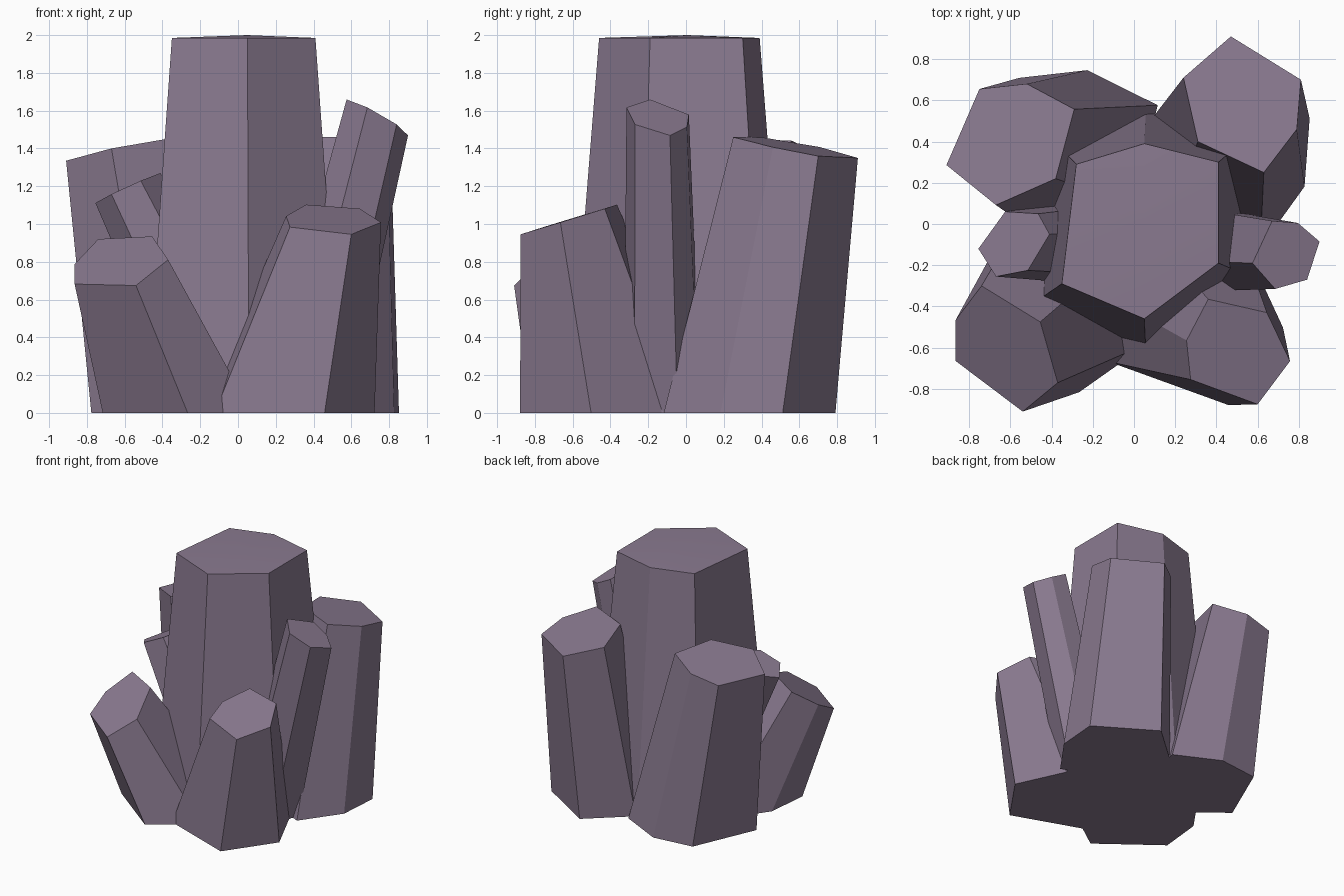
import bpy, bmesh, math
from mathutils import Vector

if "Cube" in bpy.data.objects:
    bpy.data.objects.remove(bpy.data.objects["Cube"])

stone = bpy.data.materials.new("dusty purple crystal")
stone.diffuse_color = (0.254, 0.195, 0.279, 1)
stone.use_nodes = True
stone.node_tree.nodes["Principled BSDF"].inputs["Base Color"].default_value = stone.diffuse_color


def crystal(name, rim, tilt, apex, tip=0.0):
    """Six-sided tapering crystal: rim is the top outline, tilt gives its plane
    z = z0 + a*x + b*y, and all long edges converge on the apex point."""
    z0, a, b = tilt
    ap = Vector(apex)
    top = [Vector((x, y, z0 + a * x + b * y)) for x, y in rim]
    base = []
    for p in top:
        q = ap + (p - ap) * (ap.z / (ap.z - p.z))
        base.append(Vector((q.x, q.y, 0)))
    bm = bmesh.new()
    tv = [bm.verts.new(p) for p in top]
    bv = [bm.verts.new(p) for p in base]
    n = len(rim)
    for i in range(n):
        j = (i + 1) % n
        bm.faces.new((bv[i], bv[j], tv[j], tv[i]))
    bm.faces.new(bv)
    if tip:
        c = bm.verts.new(sum(top, Vector()) / n + Vector((0, 0, tip)))
        for i in range(n):
            bm.faces.new((tv[i], tv[(i + 1) % n], c))
    else:
        bm.faces.new(tv)
    bmesh.ops.recalc_face_normals(bm, faces=bm.faces)
    mesh = bpy.data.meshes.new(name)
    bm.to_mesh(mesh)
    bm.free()
    mesh.materials.append(stone)
    ob = bpy.data.objects.new(name, mesh)
    bpy.context.collection.objects.link(ob)
    bpy.ops.object.select_all(action='DESELECT')
    ob.select_set(True)
    bpy.context.view_layer.objects.active = ob
    bpy.ops.object.shade_smooth_by_angle(angle=math.radians(30))


# Tall central crystal with a very shallow point
crystal("central_crystal",
        [(.05, .39), (.41, .30), (.41, -.19), (.05, -.46), (-.35, -.29), (-.28, .29)],
        (1.985, 0, 0), (.03, -.03, 7.35), tip=.015)

# Large outer crystals
crystal("back_right_crystal",
        [(.47, .91), (.81, .70), (.79, .46), (.63, .25), (.31, .40), (.24, .71)],
        (1.561, -.086, -.188), (.68, 1.28, 5.55))
crystal("back_left_crystal",
        [(-.75, .655), (-.52, .68), (-.29, .557), (-.38, .22), (-.67, .092), (-.91, .286)],
        (1.546, .207, -.079), (-1.27, .51, 4.93))
crystal("front_left_crystal",
        [(-.74, -.30), (-.455, -.475), (-.37, -.77), (-.54, -.91), (-.865, -.665), (-.865, -.465)],
        (1.353, .372, .525), (-1.24, -1.15, 2.4))
crystal("front_right_crystal",
        [(.36, -.365), (.645, -.43), (.757, -.665), (.60, -.875), (.275, -.755), (.255, -.565)],
        (1.216, -.005, .306), (.8, -.87, 2.28))

# Thin side crystals
crystal("right_thin_crystal",
        [(.575, -.19), (.67, .015), (.795, .005), (.90, -.085), (.84, -.27), (.685, -.315)],
        (1.943, -.54, -.14), (2.33, -.26, 8.0))
crystal("left_thin_crystal",
        [(-.625, .06), (-.465, .05), (-.41, -.05), (-.515, -.225), (-.67, -.255), (-.755, -.12)],
        (1.46, .47, -.05), (-2.08, -.14, 4.2))
